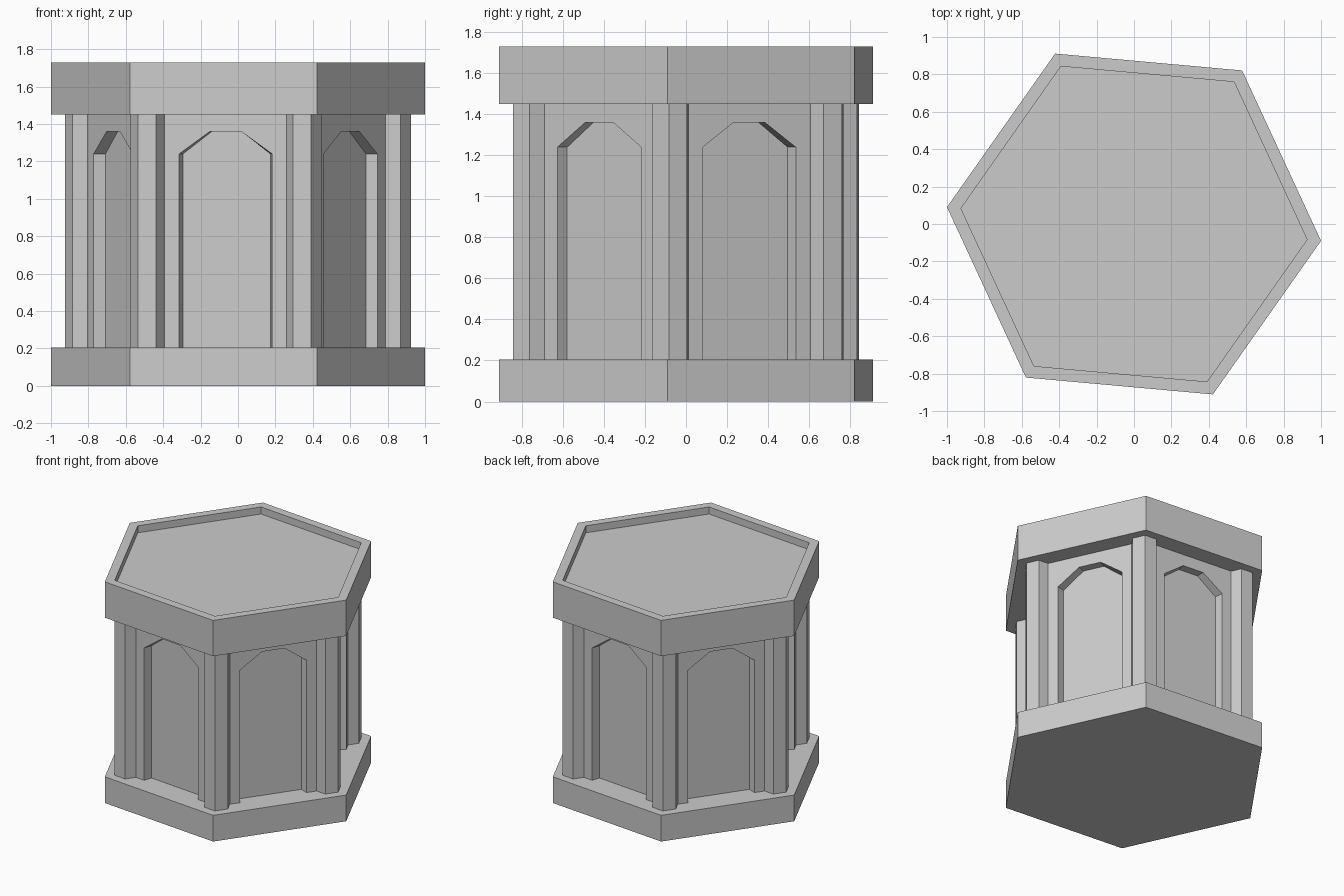
import bpy
import bmesh
from math import cos, sin, radians
from mathutils import Matrix, Vector

cube = bpy.data.objects.get("Cube")
if cube:
    bpy.data.objects.remove(cube, do_unlink=True)

TURN = radians(-5.15)      # rotation of the whole hexagonal plan
BASE_TOP, ROOF_BOTTOM, ROOF_TOP = 0.205, 1.45, 1.73
WALL_APOTHEM = 0.735

stone = bpy.data.materials.new("grey stone")
stone.use_nodes = True
grey = (0.6, 0.6, 0.6, 1)
stone.diffuse_color = grey
stone.node_tree.nodes["Principled BSDF"].inputs["Base Color"].default_value = grey


def finish(bm, name):
    bmesh.ops.recalc_face_normals(bm, faces=bm.faces)
    mesh = bpy.data.meshes.new(name)
    bm.to_mesh(mesh)
    bm.free()
    mesh.materials.append(stone)
    obj = bpy.data.objects.new(name, mesh)
    bpy.context.collection.objects.link(obj)
    return obj


def hex_loft(name, rings, centre=(0, 0)):
    """Hexagonal solid through (radius, height) rings, capped at both ends."""
    bm = bmesh.new()
    loops = [[bm.verts.new((centre[0] + r * cos(TURN + radians(60 * i)),
                            centre[1] + r * sin(TURN + radians(60 * i)), z))
              for i in range(6)] for r, z in rings]
    for low, high in zip(loops, loops[1:]):
        for i in range(6):
            j = (i + 1) % 6
            bm.faces.new((low[i], low[j], high[j], high[i]))
    bm.faces.new(loops[0])
    bm.faces.new(loops[-1])
    return finish(bm, name)


# Base slab and roof slab with a sunken top
hex_loft("base_slab", [(1.004, 0), (1.004, BASE_TOP)])
hex_loft("roof_slab", [(1.004, ROOF_BOTTOM), (1.004, ROOF_TOP),
                       (0.929, ROOF_TOP), (0.929, ROOF_TOP - 0.055)])

# Hexagonal corner pillars
for i in range(6):
    a = TURN + radians(60 * i)
    hex_loft(f"corner_pillar_{i + 1}", [(0.097, BASE_TOP), (0.097, ROOF_BOTTOM)],
             (0.832 * cos(a), 0.832 * sin(a)))

# Six walls, each with a splayed arched niche
half = WALL_APOTHEM / 3 ** 0.5
arch = [(-0.25, BASE_TOP), (-0.25, 1.24), (-0.085, 1.36),
        (0.085, 1.36), (0.25, 1.24), (0.25, BASE_TOP)]
border = [(half, BASE_TOP), (half, ROOF_BOTTOM), (-half, ROOF_BOTTOM), (-half, BASE_TOP)]
NICHE_DEPTH, SPLAY = 0.063, 0.94

walls = bmesh.new()
for i in range(6):
    turn = Matrix.Rotation(TURN + radians(30 + 60 * i), 3, "Z")

    def point(u, z, depth=0):
        return walls.verts.new(turn @ Vector((WALL_APOTHEM - depth, u, z)))

    front = [point(u, z) for u, z in arch]
    back = [point(u * SPLAY, z, NICHE_DEPTH) for u, z in arch]
    outer = [point(u, z) for u, z in border]
    walls.faces.new(front + outer)
    walls.faces.new(back)
    for k in range(5):
        walls.faces.new((front[k], front[k + 1], back[k + 1], back[k]))
bmesh.ops.remove_doubles(walls, verts=walls.verts, dist=0.0005)
finish(walls, "niche_walls")
